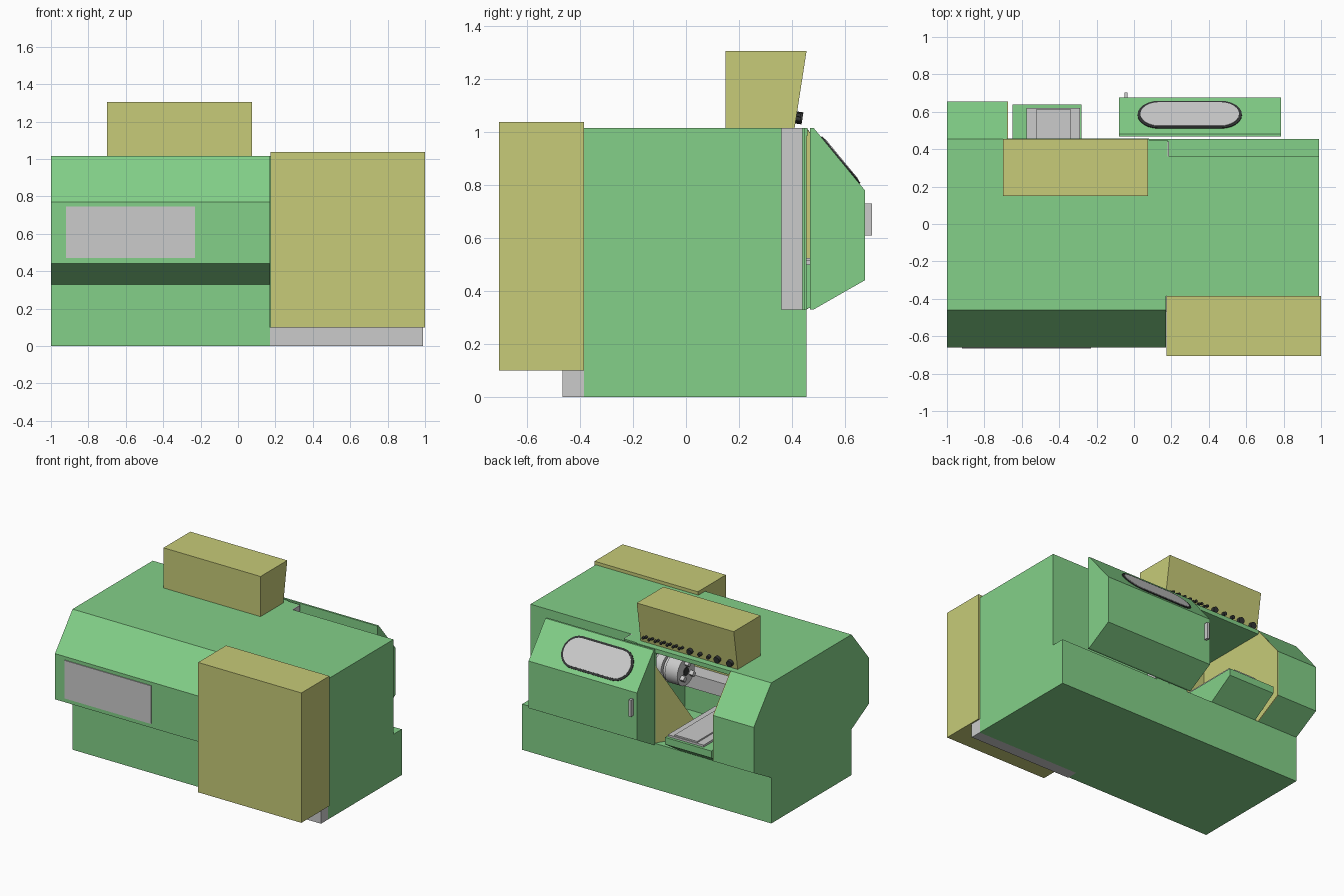
import bpy, bmesh, math
from mathutils import Vector, Matrix

if "Cube" in bpy.data.objects:
    bpy.data.objects.remove(bpy.data.objects["Cube"], do_unlink=True)


def material(name, rgb):
    lin = [((c / 255 + 0.055) / 1.055) ** 2.4 for c in rgb] + [1.0]
    m = bpy.data.materials.new(name)
    m.use_nodes = True
    m.diffuse_color = lin
    m.node_tree.nodes["Principled BSDF"].inputs["Base Color"].default_value = lin
    return m


GREEN = material("machine green", (131, 208, 136))
YELLOW = material("olive yellow", (199, 203, 120))
GREY = material("light grey", (203, 203, 203))
BLACK = material("rubber black", (50, 52, 52))


def finish(name, bm, mat):
    bmesh.ops.recalc_face_normals(bm, faces=bm.faces)
    me = bpy.data.meshes.new(name)
    bm.to_mesh(me)
    bm.free()
    me.materials.append(mat)
    ob = bpy.data.objects.new(name, me)
    bpy.context.collection.objects.link(ob)
    return ob


def extrude(name, points, offset, mat, matrix=None):
    """Fill an outline and extrude it by an offset."""
    bm = bmesh.new()
    face = bm.faces.new([bm.verts.new(p) for p in points])
    res = bmesh.ops.extrude_face_region(bm, geom=[face])
    moved = [v for v in res["geom"] if isinstance(v, bmesh.types.BMVert)]
    bmesh.ops.translate(bm, verts=moved, vec=offset)
    if matrix:
        bm.transform(matrix)
    return finish(name, bm, mat)


def prism(name, profile, x0, x1, mat):
    """Extrude a (y, z) profile along x."""
    return extrude(name, [(x0, y, z) for y, z in profile], (x1 - x0, 0, 0), mat)


def box(name, x0, x1, y0, y1, z0, z1, mat):
    return prism(name, [(y0, z0), (y1, z0), (y1, z1), (y0, z1)], x0, x1, mat)


def cylinder(name, start, axis, radius, length, mat, sides=24):
    bm = bmesh.new()
    axis = Vector(axis).normalized()
    rot = Vector((0, 0, 1)).rotation_difference(axis).to_matrix().to_4x4()
    place = Matrix.Translation(Vector(start) + axis * length / 2) @ rot
    bmesh.ops.create_cone(bm, cap_ends=True, segments=sides, radius1=radius,
                          radius2=radius, depth=length, matrix=place)
    ob = finish(name, bm, mat)
    bpy.ops.object.select_all(action='DESELECT')
    bpy.context.view_layer.objects.active = ob
    ob.select_set(True)
    bpy.ops.object.shade_smooth_by_angle(angle=math.radians(40))
    return ob


TOP, DECK = 1.015, 0.33

# Base
box("base_long", -1, 0.17, -0.46, 0.455, 0, DECK, GREEN)
box("base_end", 0.17, 0.99, -0.385, 0.455, 0, DECK, GREEN)
box("cabinet_plinth", 0.17, 0.99, -0.467, -0.385, 0, 0.1, GREY)

# Enclosure
rear = [(-0.1, DECK), (-0.46, DECK), (-0.66, 0.44), (-0.66, 0.77), (-0.46, TOP), (-0.1, TOP)]
bulge = [(0.455, TOP), (0.655, 0.77), (0.655, 0.44), (0.455, DECK)]
prism("rear_hood", rear, -0.68, 0.17, GREEN)
prism("end_hood", rear[1:5] + bulge, -1, -0.68, GREEN)
prism("end_hood_liner", [(-0.1, DECK), (-0.1, TOP - 0.03)] + [(0.455, TOP - 0.002)] + bulge[1:],
      -0.68, -0.674, YELLOW)
box("roof", -0.68, 0.08, -0.1, 0.458, 0.985, TOP, GREEN)
box("headstock_housing", 0.08, 0.18, -0.1, 0.45, DECK, TOP, GREEN)
box("front_wall", -0.07, 0.08, 0.435, 0.455, DECK, 0.985, GREEN)
box("end_body", 0.17, 0.99, -0.385, 0.36, DECK, TOP, GREEN)
box("door_pocket_end", 0.18, 0.186, 0.36, 0.44, DECK, TOP, GREY)
box("rear_panel", -0.92, -0.23, -0.666, -0.66, 0.47, 0.745, GREY)

# Electrical cabinet
box("electrical_cabinet", 0.175, 1, -0.705, -0.385, 0.1, 1.038, YELLOW)

# Sliding door
prism("sliding_door", [(0.468, DECK), (0.482, DECK), (0.675, 0.44), (0.675, 0.78),
                       (0.482, TOP), (0.468, TOP)], -0.08, 0.785, GREEN)
box("door_handle", -0.052, -0.034, 0.675, 0.703, 0.61, 0.73, GREY)

# Rounded door window, set on the sloping face
normal = Vector((0, 0.235, 0.193)).normalized()
u = Vector((-1, 0, 0))
v = normal.cross(u)
frame = Matrix((u, v, normal)).transposed().to_4x4()
frame.translation = (0.298, 0.5825, 0.8926)


def stadium(name, half, radius, depth, mat):
    pts = []
    for i in range(26):
        a = -math.pi / 2 + math.pi * (i % 13) / 12 + (math.pi if i > 12 else 0)
        side = 1 if i < 13 else -1
        pts.append((side * (half - radius) + radius * math.cos(a), radius * math.sin(a), -0.002))
    extrude(name, pts, (0, 0, depth), mat, frame)


stadium("window_seal", 0.279, 0.114, 0.007, BLACK)
stadium("window_pane", 0.264, 0.099, 0.010, GREY)

# Chuck and spindle
cylinder("spindle_nose", (0.08, 0.2, 0.77), (-1, 0, 0), 0.075, 0.06, GREY)
for i, (x, r, depth) in enumerate([(0.05, 0.1, 0.06), (-0.02, 0.09, 0.02), (-0.04, 0.1, 0.1)]):
    cylinder("chuck_ring_%d" % (i + 1), (x, 0.2, 0.77), (-1, 0, 0), r, depth, GREY, 32)
cylinder("chuck_bore", (-0.139, 0.2, 0.77), (-1, 0, 0), 0.03, 0.004, BLACK)
for i in range(3):
    a = math.radians(90 + 120 * i)
    cylinder("chuck_jaw_%d" % (i + 1),
             (-0.14, 0.2 + 0.06 * math.cos(a), 0.77 + 0.06 * math.sin(a)),
             (-1, 0, 0), 0.022, 0.03, GREY, 4)

# Work area
box("back_liner", -0.674, 0.08, -0.1, -0.095, 0.6, 0.985, YELLOW)
box("rear_rail", -0.674, 0.08, -0.095, 0.02, 0.56, 0.66, GREY)
prism("chip_tray", [(0.05, DECK), (0.455, DECK), (0.64, 0.45), (0.64, 0.5), (0.05, 0.5)],
      -0.65, -0.28, GREEN)
box("slide_cover", -0.575, -0.29, 0.08, 0.62, 0.5, 0.515, GREY)
box("slide_top", -0.52, -0.34, 0.1, 0.615, 0.515, 0.525, GREY)
bm = bmesh.new()
for p in [(-0.07, 0.45, 0.89), (-0.07, 0.45, DECK), (-0.25, 0.15, DECK), (0.08, 0.15, DECK)]:
    bm.verts.new(p)
bmesh.ops.convex_hull(bm, input=bm.verts)
finish("splash_guard", bm, YELLOW)

# Control box with a leaning operator face
prism("control_box", [(0.15, TOP), (0.41, TOP), (0.455, 1.305), (0.15, 1.305)], -0.7, 0.075, YELLOW)
out = (0, 0.29, -0.045)
for i in range(14):
    cylinder("push_button_%d" % (i + 1), (0.045 - 0.024 * i, 0.415, 1.05 + 0.012 * (i % 2)),
             out, 0.009, 0.018, BLACK, 10)
for i, (x, r) in enumerate([(-0.33, 0.02), (-0.41, 0.013), (-0.48, 0.013), (-0.55, 0.023), (-0.65, 0.023)]):
    cylinder("control_knob_%d" % (i + 1), (x, 0.414, 1.055), out, r, 0.026, BLACK, 16)
